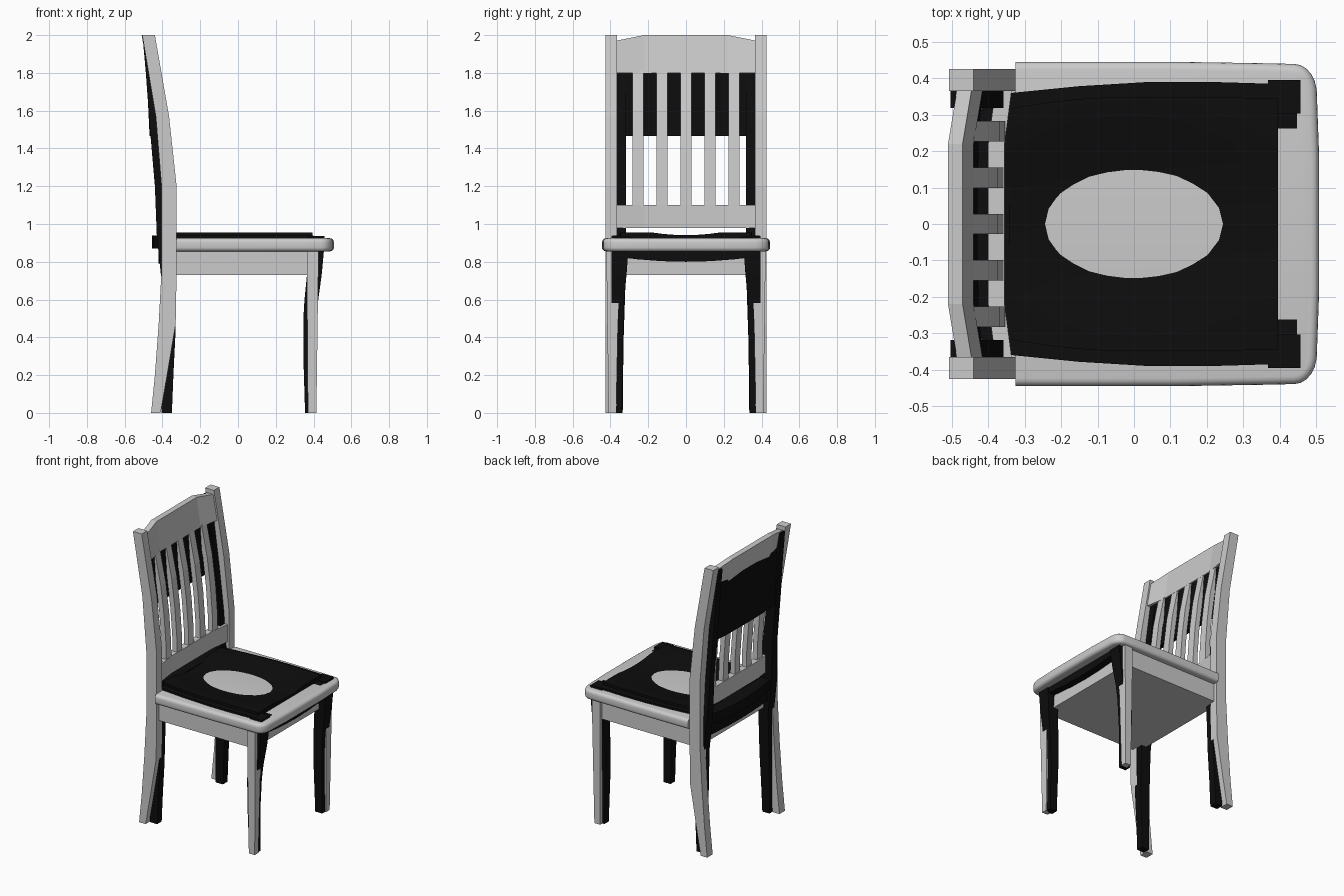
import bpy, bmesh, math

if "Cube" in bpy.data.objects:
    bpy.data.objects.remove(bpy.data.objects["Cube"])

black = bpy.data.materials.new("black")
black.diffuse_color = (0.004, 0.004, 0.004, 1)
black.use_nodes = True
black.node_tree.nodes["Principled BSDF"].inputs["Base Color"].default_value = black.diffuse_color


def finish(bm, name, mat=None, smooth=False):
    bmesh.ops.recalc_face_normals(bm, faces=bm.faces)
    me = bpy.data.meshes.new(name)
    bm.to_mesh(me)
    bm.free()
    ob = bpy.data.objects.new(name, me)
    bpy.context.collection.objects.link(ob)
    if mat:
        me.materials.append(mat)
    if smooth:
        bpy.context.view_layer.objects.active = ob
        ob.select_set(True)
        bpy.ops.object.shade_smooth_by_angle(angle=math.radians(35))
        ob.select_set(False)
    return ob


def loft(name, sections, mat=None, smooth=False):
    """Skin a closed solid through matching rings of points."""
    bm = bmesh.new()
    rings = [[bm.verts.new(p) for p in s] for s in sections]
    n = len(rings[0])
    for a, b in zip(rings, rings[1:]):
        for i in range(n):
            bm.faces.new((a[i], a[(i + 1) % n], b[(i + 1) % n], b[i]))
    bm.faces.new(rings[0])
    bm.faces.new(rings[-1])
    return finish(bm, name, mat, smooth)


def post(name, rows, mat=None, smooth=False, sides=(-1, 1)):
    """Rows of (z, x0, x1, y0, y1), mirrored to both sides."""
    for s in sides:
        loft(name, [[(a, s * c, z), (b, s * c, z), (b, s * d, z), (a, s * d, z)]
                    for z, a, b, c, d in rows], mat, smooth)


def rail(name, rows, mat=None, smooth=False):
    """Rows of (y, back low, front low, back high, front high, z low, z high)."""
    loft(name, [[(a, y, z0), (b, y, z0), (d, y, z1), (c, y, z1)]
                for y, a, b, c, d, z0, z1 in rows], mat, smooth)


# grey back posts and front legs
post("back_post", [(z, a, b, 0.365, 0.425) for z, a, b in (
    (0, -0.46, -0.41), (0.2, -0.44, -0.375), (0.47, -0.42, -0.33), (0.75, -0.405, -0.325),
    (1.2, -0.405, -0.325), (1.57, -0.435, -0.365), (2, -0.507, -0.44))])
post("front_leg", [(0, 0.37, 0.415, 0.37, 0.41), (0.73, 0.365, 0.425, 0.355, 0.42),
                   (0.86, 0.365, 0.425, 0.355, 0.42)])

# grey apron
post("apron", [(0.73, -0.37, 0.40, -0.40, 0.40), (0.86, -0.37, 0.40, -0.40, 0.40)], sides=(1,))

# grey seat with rounded front corners and bullnose edge
half = [(-0.325, 0.445), (0.1, 0.445), (0.35, 0.441)]
for i in range(6):
    t = math.radians(90 - 16 * i)
    half.append((0.44 + 0.062 * math.cos(t), 0.355 + 0.084 * math.sin(t)))
half.append((0.508, 0.18))
outline = half + [(x, -y) for x, y in reversed(half)]
bm = bmesh.new()
face = bm.faces.new([bm.verts.new((x, y, 0.855)) for x, y in outline])
up = bmesh.ops.extrude_face_region(bm, geom=[face])["geom"]
bmesh.ops.translate(bm, verts=[v for v in up if isinstance(v, bmesh.types.BMVert)], vec=(0, 0, 0.07))
rim = [e for e in bm.edges if abs(e.verts[0].co.z - e.verts[1].co.z) < 1e-4
       and max(v.co.x for v in e.verts) > -0.32]
bmesh.ops.bevel(bm, geom=rim, offset=0.022, segments=4, profile=0.5, affect='EDGES')
finish(bm, "seat", smooth=True)

# grey back rails, bowed backwards
rail("top_rail", [(y, -0.475 + o, -0.44 + o, -0.51 + o, -0.47 + o, 1.8, z) for y, o, z in (
    (-0.37, 0.025, 1.97), (-0.22, 0, 2), (0.22, 0, 2), (0.37, 0.025, 1.97))])
rail("bottom_rail", [(y, -0.4 + o, -0.355 + o, -0.4 + o, -0.355 + o, 0.98, 1.1) for y, o in (
    (-0.37, 0.02), (-0.22, 0), (0.22, 0), (0.37, 0.02))])

# grey slats
for i in range(-2, 3):
    y, o = i * 0.127, 0.006 * (abs(i) == 2)
    post("slat", [(z, x - 0.035 + o, x + o, y - 0.028, y + 0.028) for z, x in (
        (1.09, -0.358), (1.2, -0.36), (1.4, -0.375), (1.6, -0.40), (1.81, -0.443))], sides=(1,))

# black front legs, tapered and gently curved
post("black_front_leg", [
    (0, 0.355, 0.408, 0.338, 0.385), (0.3, 0.346, 0.406, 0.334, 0.39), (0.5, 0.346, 0.414, 0.33, 0.394),
    (0.6, 0.352, 0.425, 0.327, 0.395), (0.73, 0.365, 0.443, 0.315, 0.395),
    (0.86, 0.367, 0.455, 0.305, 0.395), (0.937, 0.367, 0.457, 0.303, 0.395)], black)

# black back posts
post("black_back_post", [(z, a, b, c, 0.385 if z < 1 else 0.366) for z, a, b, c in (
    (0, -0.405, -0.35, 0.335), (0.2, -0.405, -0.342, 0.333), (0.4, -0.405, -0.332, 0.33),
    (0.7, -0.405, -0.33, 0.32), (0.94, -0.43, -0.345, 0.318), (1.2, -0.44, -0.365, 0.318),
    (1.5, -0.466, -0.40, 0.318), (1.8, -0.488, -0.44, 0.318), (1.97, -0.503, -0.46, 0.318))], black)

# black back panel, bowed like the rail
rail("black_back_panel", [(y, -0.468 + o, -0.43 + o, -0.487 + o, -0.455 + o, 1.465, 1.86) for y, o in (
    (-0.36, 0.014), (-0.24, 0.004), (0, 0), (0.24, 0.004), (0.36, 0.014))], black)

# black rear rail with projecting upper lip
bow = [(y, 0.045 * (y / 0.36) ** 2) for y in (-0.36, -0.24, -0.12, 0, 0.12, 0.24, 0.36)]
rail("black_rear_lip", [(y, -0.455 + o, -0.34, -0.455 + o, -0.34, 0.87, 0.94) for y, o in bow], black)
rail("black_rear_apron", [(y, -0.42 + o / 2, -0.36, -0.42 + o / 2, -0.36, 0.79, 0.88) for y, o in bow], black)

# black front rail, dipped in the middle
rail("black_front_rail", [
    (y, 0.385, 0.447, 0.385, 0.447, 0.80 + 0.2 * y * y, 0.912 + 0.19 * y * y)
    for y in (-0.32, -0.26, -0.13, 0, 0.13, 0.26, 0.32)], black)

# black side rails
for s in (-1, 1):
    loft("black_side_rail", [[(x, s * (y - 0.05), 0.81), (x, s * y, 0.81), (x, s * y, 0.938),
                              (x, s * (y - 0.05), 0.938)] for x, y in (
        (-0.36, 0.357), (-0.15, 0.378), (0.03, 0.389), (0.2, 0.39), (0.4, 0.384))], black)

# black dished seat panel
bm = bmesh.new()
N = 16
grid = []
for i in range(N + 1):
    x = -0.355 + 0.75 * i / N
    w = 0.349 - 0.28 * max(0, 0.0 - x) ** 2 - 0.03 * max(0, x) ** 2
    row = []
    for j in range(N + 1):
        y = w * (2 * j / N - 1)
        z = min(0.955, 0.915 + 0.010 * (x / 0.245) ** 2 + 0.010 * (y / 0.15) ** 2)
        row.append(bm.verts.new((x, y, z)))
    grid.append(row)
top = [bm.faces.new((grid[i][j], grid[i + 1][j], grid[i + 1][j + 1], grid[i][j + 1]))
       for i in range(N) for j in range(N)]
ext = bmesh.ops.extrude_face_region(bm, geom=top, use_keep_orig=True)["geom"]
for v in ext:
    if isinstance(v, bmesh.types.BMVert):
        v.co.z = 0.88
finish(bm, "black_seat_panel", black, True)
